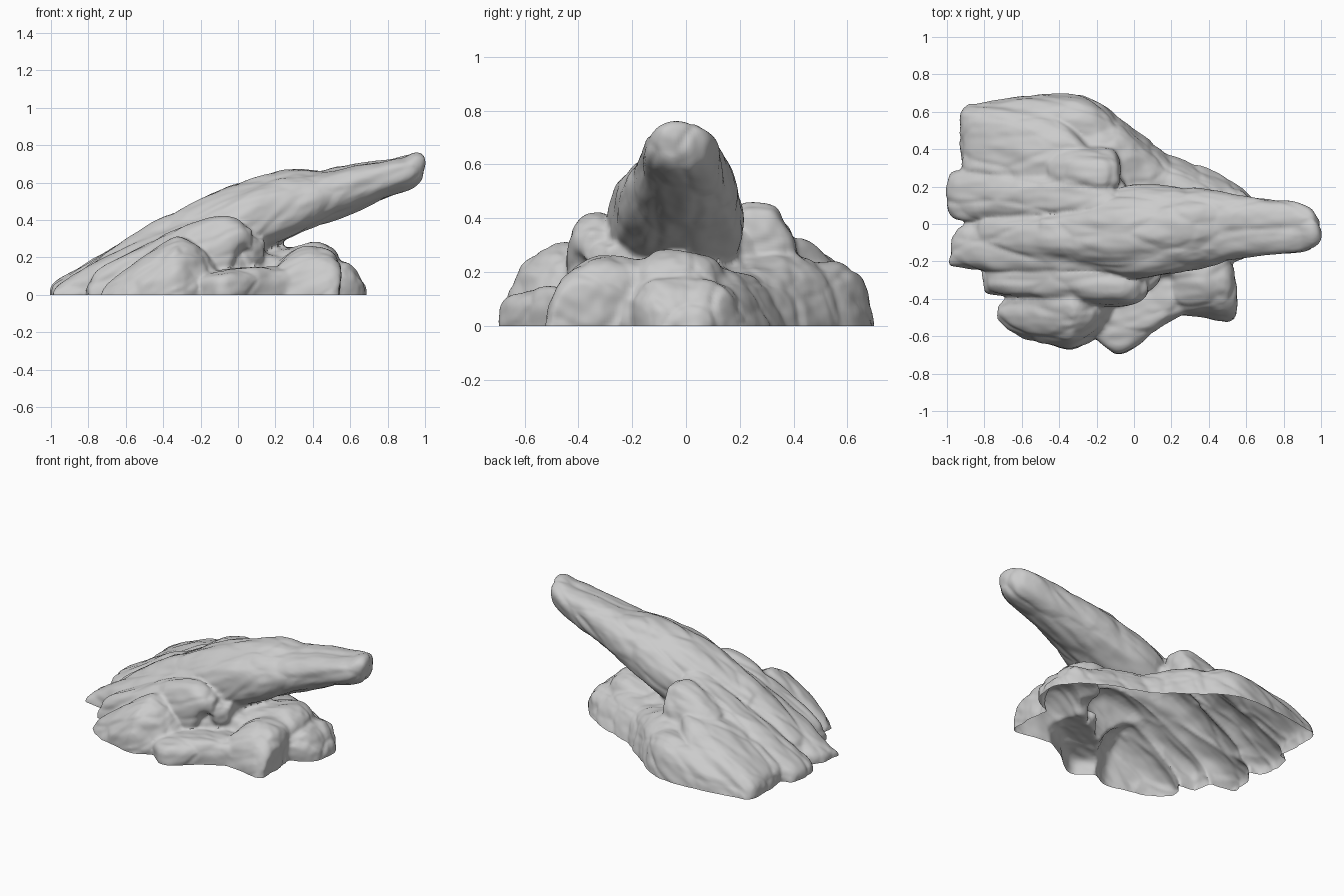
import bpy, bmesh, math
from mathutils import Vector, noise

SIDES, STEPS, VOXEL = 24, 8, 0.011

default_cube = bpy.data.objects.get("Cube")
if default_cube:
    bpy.data.objects.remove(default_cube, do_unlink=True)

stone = bpy.data.materials.new("grey stone")
stone.use_nodes = True
grey = (0.6, 0.6, 0.6, 1)
stone.diffuse_color = grey
stone.node_tree.nodes["Principled BSDF"].inputs["Base Color"].default_value = grey

rocks = bmesh.new()


def spline(a, b, c, d, t):
    """Catmull-Rom blend of one station value."""
    return b + 0.5 * t * (c - a + t * (2 * a - 5 * b + 4 * c - d + t * (3 * (b - c) + d - a)))


def slab(*stations, square=0.7, lean=0.0, keel=0.0):
    """Loft a boulder along x; each station is x, y_low, y_high, z_low, z_high.
    lean shifts the top sideways, keel narrows the underside."""
    rows = []
    last = len(stations) - 1
    for i in range(last):
        quad = [stations[max(0, min(last, i + k))] for k in (-1, 0, 1, 2)]
        for s in range(STEPS):
            rows.append([spline(*values, s / STEPS) for values in zip(*quad)])
    rows.append(stations[-1])
    rings = []
    for x, y0, y1, z0, z1 in rows:
        ring = []
        for k in range(SIDES):
            a = math.tau * k / SIDES
            c, s = math.cos(a), math.sin(a)
            u = math.copysign(abs(c) ** (square + (keel if s < 0 else 0)), c)
            v = math.copysign(abs(s) ** square, s)
            y = (y0 + y1) / 2 + u * (y1 - y0) / 2 + lean * v * (z1 - z0)
            ring.append(rocks.verts.new((x, y, (z0 + z1) / 2 + v * (z1 - z0) / 2)))
        rings.append(ring)
    for r, q in zip(rings, rings[1:]):
        for k in range(SIDES):
            n = (k + 1) % SIDES
            rocks.faces.new((r[k], r[n], q[n], q[k]))
    rocks.faces.new(reversed(rings[0]))
    rocks.faces.new(rings[-1])


# Long leaning spire
slab((-.86, -.16, .02, -.1, .08), (-.77, -.19, .07, -.1, .18), (-.4, -.23, .08, -.1, .42),
     (0, -.29, .21, .14, .57), (.25, -.26, .2, .28, .64), (.5, -.2, .17, .39, .67),
     (.75, -.16, .14, .5, .72), (.92, -.14, .1, .56, .755), (.98, -.11, .03, .61, .75),
     (1, -.08, -.02, .65, .71), square=.85, keel=.2)
# Raised cap layer lying on the spire
slab((-.5, -.14, .04, .2, .36), (-.1, -.17, .09, .35, .56), (.25, -.14, .12, .45, .665),
     (.42, -.1, .12, .5, .66), (.5, -.04, .08, .55, .63))
# Middle slab beside the spire, behind
slab((-1, .11, .22, -.1, .03), (-.94, .03, .29, -.1, .09), (-.6, .02, .28, -.1, .28),
     (-.3, .02, .26, -.1, .42), (-.12, .02, .2, .1, .46), (-.06, .03, .1, .2, .42), square=.6)
# Broad smooth back slab
slab((-.93, .34, .57, -.1, .05), (-.88, .26, .64, -.1, .12), (-.6, .2, .63, -.1, .26),
     (-.4, .18, .58, -.1, .32), (-.25, .18, .47, -.1, .35), (-.17, .2, .4, 0, .33),
     lean=-.1, square=.6)
# Knob lying at the top of the back slab
slab((-.46, .22, .38, .1, .32), (-.35, .18, .42, .1, .4), (-.2, .18, .42, .1, .455),
     (-.11, .2, .4, .15, .44), (-.08, .24, .34, .2, .38), square=.75, lean=-.12)
# Low outer ledge of the back slab
slab((-.92, .48, .6, -.1, .04), (-.8, .4, .66, -.1, .11), (-.55, .42, .69, -.1, .17),
     (-.3, .4, .68, -.1, .23), (-.14, .38, .61, -.1, .22), (-.08, .4, .55, -.1, .14), lean=-.1)
# Back shoulder stepping down to the right
slab((-.35, .2, .52, -.1, .27), (-.1, .16, .56, -.1, .27), (.05, .12, .45, -.1, .22),
     (.2, .1, .34, -.1, .17), (.26, .12, .3, -.1, .1), lean=-.12)
# Front toe slab under the spire
slab((-.98, -.22, -.16, -.1, .03), (-.92, -.22, -.02, -.1, .08), (-.6, -.27, -.02, -.1, .26),
     (-.2, -.29, 0, -.1, .42), (.05, -.25, 0, .05, .45))
# Front stepped slab ending in an overhanging knob
slab((-.8, -.37, -.25, -.1, .04), (-.72, -.38, -.18, -.1, .14), (-.4, -.42, -.18, -.1, .31),
     (-.14, -.44, -.2, -.1, .41), (0, -.42, -.22, .22, .39), (.07, -.38, -.2, .22, .35))
slab((.02, -.34, -.16, .16, .34), (.08, -.36, -.14, .15, .32), (.14, -.3, -.16, .16, .3))
# Front outer boulder
slab((-.73, -.52, -.45, -.1, .02), (-.64, -.58, -.38, -.1, .11), (-.4, -.65, -.32, -.1, .27),
     (-.3, -.65, -.3, -.1, .31), (-.17, -.58, -.32, -.1, .22), (-.08, -.5, -.34, -.1, .1),
     lean=.13, square=.75)
# Low front ledge
slab((-.22, -.6, -.35, -.1, .12), (-.1, -.69, -.25, -.1, .13), (.02, -.65, -.2, -.1, .14),
     (.18, -.53, -.15, -.1, .15), (.36, -.46, -.12, -.1, .14), square=.6)
# Blocky front right boulder
slab((.16, -.42, -.14, -.1, .12), (.24, -.48, -.12, -.1, .19), (.36, -.49, -.1, -.1, .25),
     (.49, -.51, -.14, -.1, .23), (.54, -.5, -.24, -.1, .16), square=.65, lean=.13)
# Right base boulders
slab((.1, -.24, .12, -.1, .23), (.3, -.22, .15, -.1, .27), (.43, -.22, .15, -.1, .29),
     (.51, -.2, .12, -.1, .25), (.55, -.12, .06, -.1, .19))
slab((.3, -.2, .2, -.1, .16), (.52, -.21, .2, -.1, .19), (.61, -.18, .16, -.1, .16),
     (.67, -.12, .1, -.1, .08), (.69, -.06, .04, -.1, .03))
slab((.05, .1, .36, -.1, .16), (.22, .06, .34, -.1, .2), (.4, .02, .27, -.1, .2),
     (.56, 0, .2, -.1, .15), (.64, .04, .14, -.1, .06), lean=-.2)
# Bedrock wedge that closes the gaps between the slabs
slab((-.9, -.18, .54, -.1, .04), (-.6, -.28, .5, -.1, .21), (-.3, -.32, .36, -.1, .35),
     (-.1, -.26, .28, -.1, .38), (0, -.2, .16, -.1, .38), square=.5)
# Solid core
slab((-.5, -.4, .4, -.1, .2), (-.1, -.4, .4, -.1, .26), (.05, -.35, .2, -.1, .26),
     (.18, -.28, .2, -.1, .23), (.35, -.26, .2, -.1, .16), square=.5)

# Fuse all boulders into one skin
bmesh.ops.recalc_face_normals(rocks, faces=rocks.faces)
raw = bpy.data.meshes.new("raw_boulders")
rocks.to_mesh(raw)
rocks.free()
outcrop = bpy.data.objects.new("rock_outcrop", raw)
bpy.context.collection.objects.link(outcrop)
fuse = outcrop.modifiers.new("fuse", "REMESH")
fuse.mode = "VOXEL"
fuse.voxel_size = VOXEL
skin = bpy.data.meshes.new_from_object(outcrop.evaluated_get(bpy.context.evaluated_depsgraph_get()))
outcrop.modifiers.clear()
outcrop.data = skin
bpy.data.meshes.remove(raw)
skin.name = "rock_outcrop"

# Weather the skin with grain that runs along the leaning strata
bm = bmesh.new()
bm.from_mesh(skin)
bmesh.ops.smooth_vert(bm, verts=bm.verts, factor=0.5, use_axis_x=True, use_axis_y=True, use_axis_z=True)
bm.normal_update()
along, across = Vector((.9, 0, .43)), Vector((-.43, 0, .9))
moves = []
for v in bm.verts:
    p = Vector((v.co.dot(along) * 2.5, v.co.y * 6, v.co.dot(across) * 6))
    chips, _points = noise.voronoi(p)
    bump = 0.016 * noise.fractal(p, 1.0, 2.0, 3) + 0.03 * (min(chips[1] - chips[0], 0.25) - 0.17)
    moves.append(v.normal * bump)
for v, move in zip(bm.verts, moves):
    v.co += move
bmesh.ops.smooth_vert(bm, verts=bm.verts, factor=0.5, use_axis_x=True, use_axis_y=True, use_axis_z=True)

# Trim flat at the ground, leaving the underside open
bmesh.ops.bisect_plane(bm, geom=bm.verts[:] + bm.edges[:] + bm.faces[:],
                       plane_co=(0, 0, 0), plane_no=(0, 0, -1), clear_outer=True)
bm.to_mesh(skin)
bm.free()

skin.materials.clear()
skin.materials.append(stone)
bpy.context.view_layer.objects.active = outcrop
outcrop.select_set(True)
bpy.ops.object.shade_smooth_by_angle(angle=math.radians(40))
